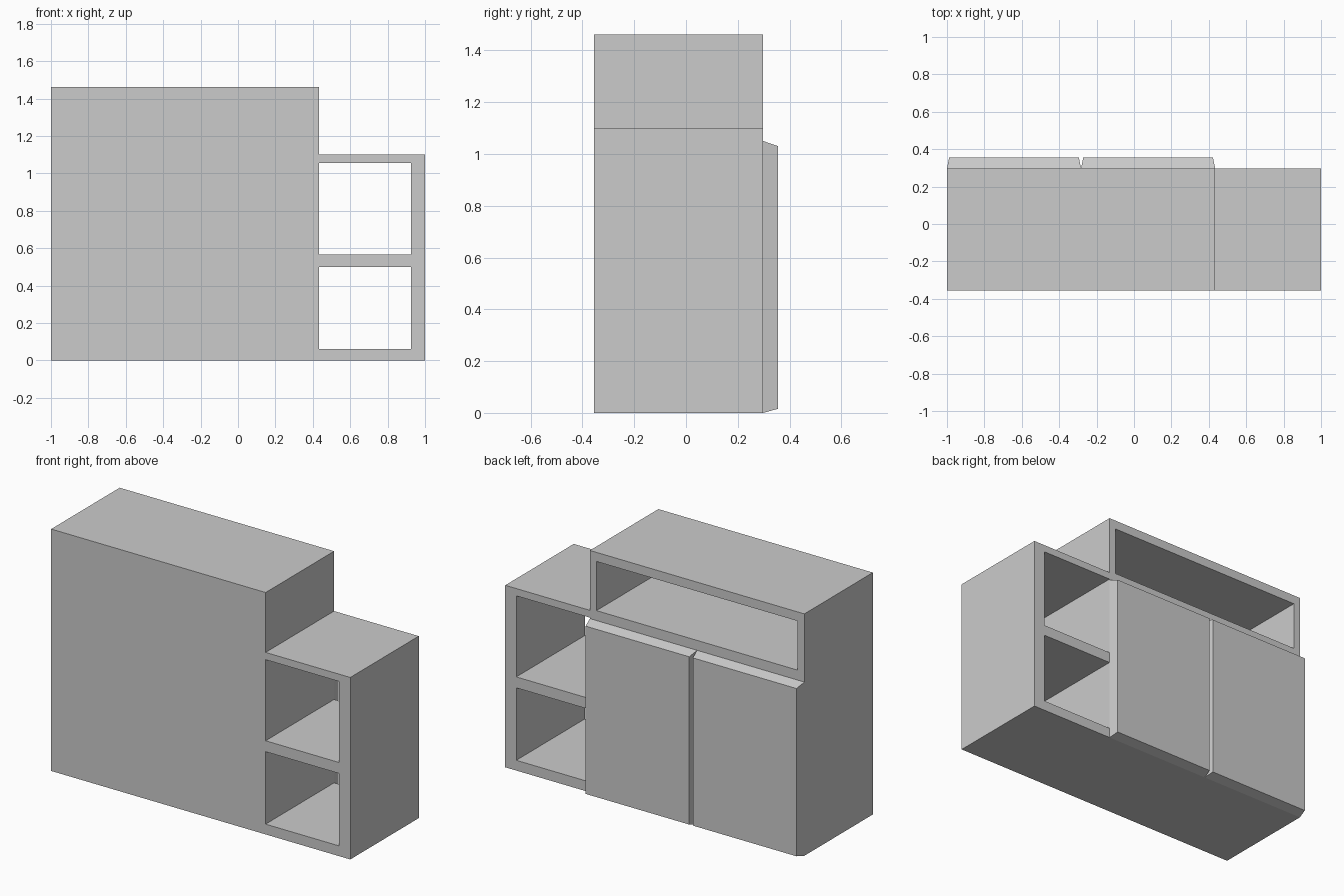
import bpy, bmesh

if "Cube" in bpy.data.objects:
    bpy.data.objects.remove(bpy.data.objects["Cube"])

FRONT, BACK, DOOR_FACE = -0.356, 0.298, 0.356
STEP_X, LEFT, RIGHT = 0.434, -1.0, 1.0


def finish(name, bm):
    bmesh.ops.recalc_face_normals(bm, faces=bm.faces[:])
    mesh = bpy.data.meshes.new(name)
    bm.to_mesh(mesh)
    bm.free()
    obj = bpy.data.objects.new(name, mesh)
    bpy.context.collection.objects.link(obj)
    return obj


def loft(name, outline_a, y_a, outline_b, y_b):
    """Solid between two matching x-z outlines."""
    bm = bmesh.new()
    a = [bm.verts.new((x, y_a, z)) for x, z in outline_a]
    b = [bm.verts.new((x, y_b, z)) for x, z in outline_b]
    bm.faces.new(a)
    bm.faces.new(b)
    for i in range(len(a)):
        j = (i + 1) % len(a)
        bm.faces.new((a[i], a[j], b[j], b[i]))
    return finish(name, bm)


def rect(x0, x1, z0, z1):
    return [(x0, z0), (x1, z0), (x1, z1), (x0, z1)]


# Stepped carcass: tall cabinet with a lower shelf unit beside it
outline = [(LEFT, 0), (RIGHT, 0), (RIGHT, 1.10), (STEP_X, 1.10),
           (STEP_X, 1.462), (LEFT, 1.462)]
carcass = loft("cabinet_carcass", outline, FRONT, outline, BACK)

# Two open-through shelf bays and the closed niche above the doors
openings = [
    ("lower_shelf_cutter", rect(STEP_X, 0.926, 0.062, 0.50), -0.6),
    ("upper_shelf_cutter", rect(STEP_X, 0.926, 0.566, 1.056), -0.6),
    ("top_niche_cutter", rect(-0.955, 0.39, 1.11, 1.407), -0.315),
]
for name, shape, y_start in openings:
    cutter = loft(name, shape, y_start, shape, 0.6)
    cutter.hide_render = True
    cutter.hide_set(True)
    cut = carcass.modifiers.new(name, 'BOOLEAN')
    cut.operation = 'DIFFERENCE'
    cut.solver = 'EXACT'
    cut.object = cutter

# Pair of doors with chamfered edges
mid = (LEFT + STEP_X) / 2
for name, x0, x1 in (("left_door", LEFT, mid), ("right_door", mid, STEP_X)):
    loft(name, rect(x0, x1, 0.0, 1.05), BACK,
         rect(x0 + 0.012, x1 - 0.012, 0.016, 1.03), DOOR_FACE)
